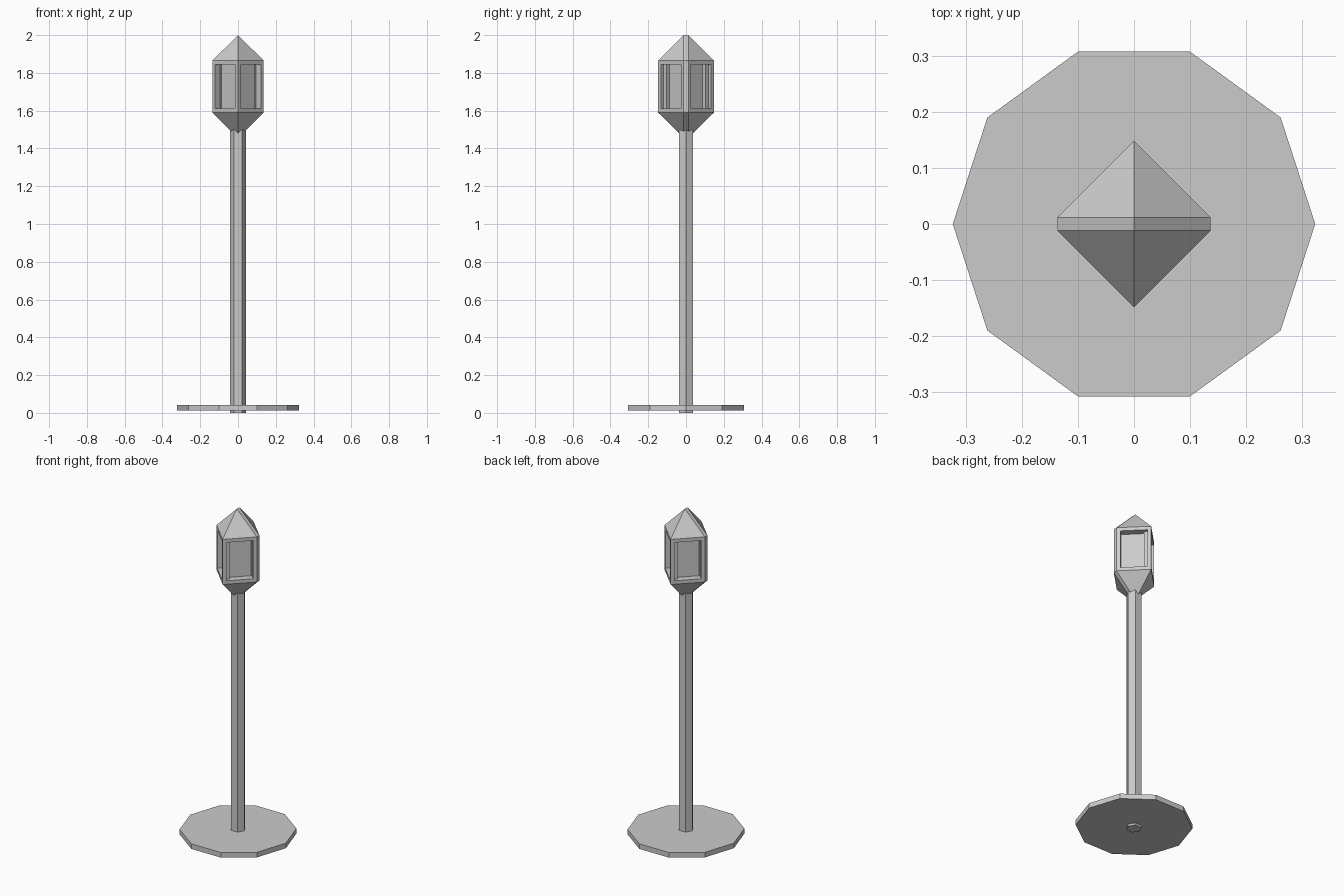
import bpy
import bmesh

if "Cube" in bpy.data.objects:
    bpy.data.objects.remove(bpy.data.objects["Cube"])


def add_prism(name, sides, radius, z0, z1):
    bm = bmesh.new()
    bmesh.ops.create_circle(bm, cap_ends=True, segments=sides, radius=radius)
    # put a corner on the x axis
    import math
    a = math.atan2(bm.verts[:][0].co.y, bm.verts[:][0].co.x)
    for i, v in enumerate(bm.verts):
        t = 2 * math.pi * i / sides
        v.co = (radius * math.cos(t), radius * math.sin(t), z0)
    ext = bmesh.ops.extrude_face_region(bm, geom=bm.faces[:])
    for v in ext["geom"]:
        if isinstance(v, bmesh.types.BMVert):
            v.co.z = z1
    bm.verts.ensure_lookup_table()
    # keep the bottom closed
    bottom = [v for v in bm.verts if abs(v.co.z - z0) < 1e-6]
    if not any(all(v in bottom for v in f.verts) for f in bm.faces):
        bm.faces.new(bottom)
    return finish(name, bm)


def finish(name, bm):
    bmesh.ops.recalc_face_normals(bm, faces=bm.faces[:])
    mesh = bpy.data.meshes.new(name)
    bm.to_mesh(mesh)
    bm.free()
    obj = bpy.data.objects.new(name, mesh)
    bpy.context.collection.objects.link(obj)
    return obj


# Base plate and post
add_prism("base_plate", 10, 0.323, 0.012, 0.043)
add_prism("post", 6, 0.043, 0.0, 1.51)

# Lantern: six-sided body with a short ridge above and below
W, D, R = 0.136, 0.148, 0.012
bm = bmesh.new()
outline = [(0, -D), (W, -R), (W, R), (0, D), (-W, R), (-W, -R)]
low = [bm.verts.new((x, y, 1.59)) for x, y in outline]
high = [bm.verts.new((x, y, 1.865)) for x, y in outline]
windows = []
for i in range(6):
    j = (i + 1) % 6
    f = bm.faces.new((low[i], low[j], high[j], high[i]))
    if i not in (1, 4):
        windows.append(f)

# Roof and underside
for ring, z in ((high, 2.0), (low, 1.455)):
    front = bm.verts.new((0, -R, z))
    back = bm.verts.new((0, R, z))
    for a, b, tip in ((0, 1, front), (2, 3, back), (3, 4, back), (5, 0, front)):
        bm.faces.new((ring[a], ring[b], tip))
    bm.faces.new((ring[1], ring[2], back, front))
    bm.faces.new((ring[4], ring[5], front, back))
bmesh.ops.recalc_face_normals(bm, faces=bm.faces[:])

# Recessed windows: inset a frame, then push the panes inward
bmesh.ops.inset_individual(bm, faces=windows, thickness=0.021, use_even_offset=True)
for pane in windows:
    normal = pane.normal.copy()
    rim = pane.verts[:]
    inner = [bm.verts.new(v.co - normal * 0.042) for v in rim]
    for i in range(4):
        j = (i + 1) % 4
        bm.faces.new((rim[i], rim[j], inner[j], inner[i]))
    bm.faces.new(inner)
    bm.faces.remove(pane)
finish("lantern", bm)
